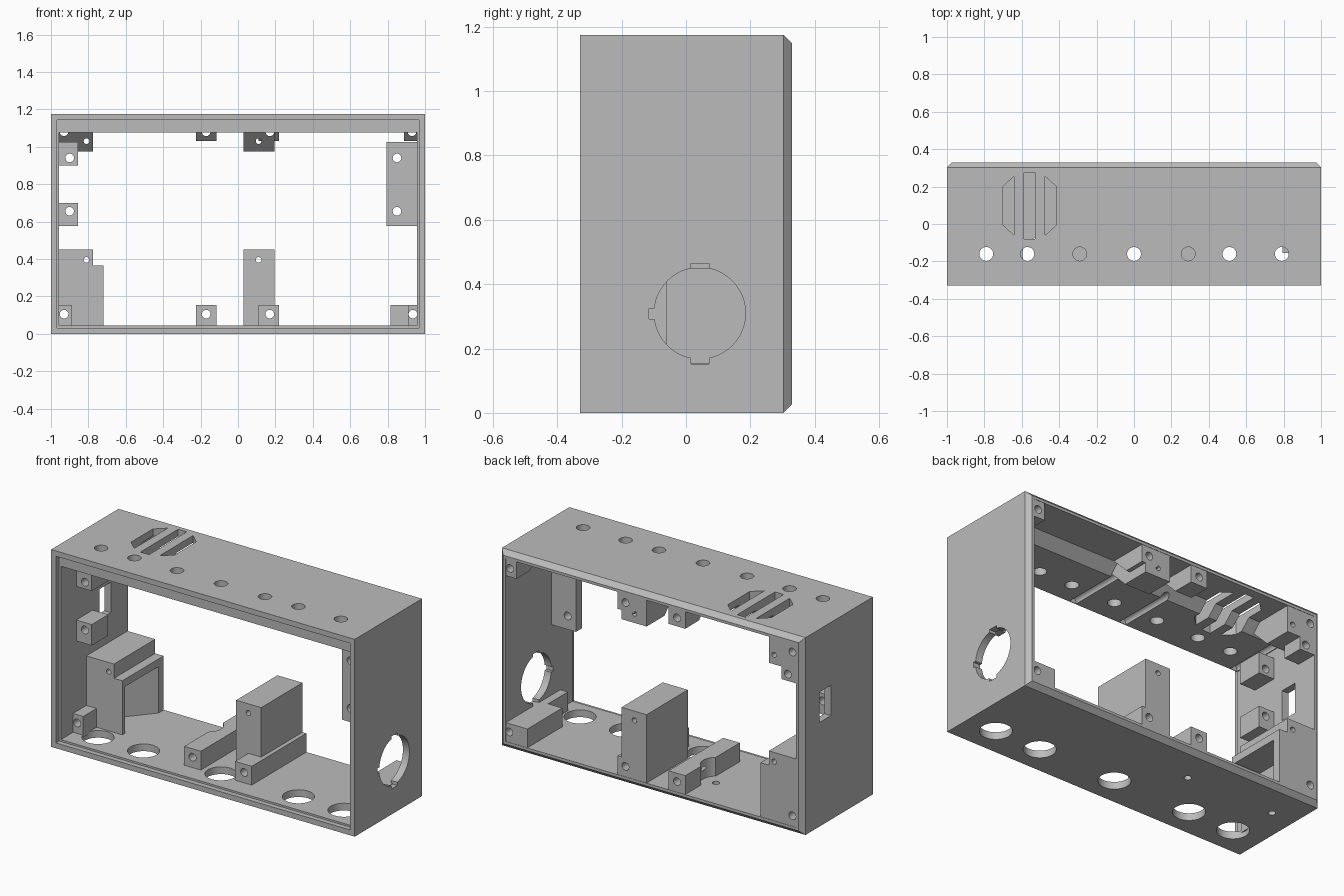
import bpy, bmesh, math
from mathutils import Matrix, Vector

cube = bpy.data.objects.get("Cube")
if cube:
    bpy.data.objects.remove(cube, do_unlink=True)

grey = bpy.data.materials.new("plain grey")
grey.use_nodes = True
grey.diffuse_color = (0.5, 0.5, 0.5, 1)
grey.node_tree.nodes["Principled BSDF"].inputs["Base Color"].default_value = (0.5, 0.5, 0.5, 1)

TOP, BACK = 1.175, 0.328
SIDE, FLOOR, ROOF = 0.97, 0.03, 1.15   # depths at which parts sink into the walls
parts = []


def add(name, bm):
    bmesh.ops.recalc_face_normals(bm, faces=bm.faces)
    mesh = bpy.data.meshes.new(name)
    bm.to_mesh(mesh)
    bm.free()
    ob = bpy.data.objects.new(name, mesh)
    bpy.context.scene.collection.objects.link(ob)
    return ob


def prism(name, points, axis, lo, hi):
    """Extrude a 2D profile along an axis; the profile uses the other two axes in order."""
    bm = bmesh.new()

    def place(p, d):
        c = list(p)
        c.insert("xyz".index(axis), d)
        return bm.verts.new(c)
    a = [place(p, lo) for p in points]
    b = [place(p, hi) for p in points]
    bm.faces.new(a)
    bm.faces.new(b[::-1])
    for i in range(len(a)):
        j = (i + 1) % len(a)
        bm.faces.new((a[i], a[j], b[j], b[i]))
    return add(name, bm)


def box(name, x0, x1, y0, y1, z0, z1):
    return prism(name, [(x0, y0), (x1, y0), (x1, y1), (x0, y1)], "z", z0, z1)


def drill(axis, u, v, r, lo, hi, n=32):
    ring = [(u + r * math.cos(math.tau * i / n), v + r * math.sin(math.tau * i / n)) for i in range(n)]
    return prism("cutter", ring, axis, lo, hi)


def cut(ob, cutters):
    for c in cutters:
        c.hide_render = True
        m = ob.modifiers.new("cut", "BOOLEAN")
        m.operation, m.solver, m.object = "DIFFERENCE", "EXACT", c
    bpy.context.view_layer.update()
    mesh = bpy.data.meshes.new_from_object(ob.evaluated_get(bpy.context.evaluated_depsgraph_get()))
    ob.modifiers.clear()
    ob.data = mesh
    for c in cutters:
        bpy.data.objects.remove(c, do_unlink=True)


def bore(x, z, r=0.023):
    return drill("y", x, z, r, -0.296, 0.4)


def part(ob, *cutters):
    if cutters:
        cut(ob, cutters)
    parts.append(ob)


def hanger(name, x0, x1, z0, y0):
    """Roof-mounted block whose front slopes up to the roof."""
    return prism(name, [(BACK, z0), (BACK, ROOF), (y0 - (ROOF - z0), ROOF), (y0, z0)], "x", x0, x1)


# Outer case with a chamfered back edge
bm = bmesh.new()
rings = []
for y, d in ((-0.33, 0), (0.303, 0), (0.33, 0.027)):
    rings.append([bm.verts.new(c) for c in ((-1 + d, y, d), (1 - d, y, d),
                                            (1 - d, y, TOP - d), (-1 + d, y, TOP - d))])
bm.faces.new(rings[0])
bm.faces.new(rings[-1][::-1])
for a, b in zip(rings, rings[1:]):
    for i in range(4):
        j = (i + 1) % 4
        bm.faces.new((a[i], a[j], b[j], b[i]))
case = add("case", bm)

# Cavity leaves the front of the roof thicker; a shallow rebate runs round the front
cutters = [
    prism("cutter", [(-0.5, 0.043), (0.5, 0.043), (0.5, 1.132), (0.1, 1.132), (0.04, 1.075), (-0.5, 1.075)],
          "x", -0.957, 0.957),
    box("cutter", -0.968, 0.968, -0.5, -0.3, 0.032, 1.143),
]
# Roof control holes and floor socket holes
for x in (-0.79, -0.57, -0.29, 0, 0.29, 0.51, 0.79):
    cutters.append(drill("z", x, -0.16, 0.037, 1.0, 1.3))
for x in (-0.81, -0.51, 0, 0.51, 0.81):
    cutters.append(drill("z", x, -0.16, 0.087, -0.1, 0.1))
for x in (-0.85, -0.275):
    cutters.append(drill("z", x, 0.11, 0.02, -0.1, 0.1))
# Vent slots, the outer two with slanted ends
cutters.append(box("cutter", -0.587, -0.53, -0.08, 0.275, 1.0, 1.3))
for s in (-1, 1):
    c, i, o = -0.558, 0.083, 0.143
    cutters.append(prism("cutter", [(c + s * i, -0.06), (c + s * o, -0.005), (c + s * o, 0.2), (c + s * i, 0.255)],
                         "z", 1.0, 1.3))
# Round side opening with three key notches, and the slot in the other side
cutters.append(drill("x", 0.043, 0.31, 0.142, 0.9, 1.1, 48))
cutters.append(box("cutter", 0.9, 1.1, 0.015, 0.071, 0.152, 0.465))
cutters.append(box("cutter", 0.9, 1.1, -0.115, 0.0, 0.292, 0.325))
cutters.append(box("cutter", -1.1, -0.9, 0.065, 0.17, 0.62, 0.8))
# Screw channels through the thick roof strip
for x in (-0.93, -0.17, 0.17, 0.93):
    cutters.append(bore(x, 1.08))
part(case, *cutters)

# Roof hangers
part(hanger("top_post_right", -0.225, -0.115, 1.03, 0.2), bore(-0.17, 1.08))
part(hanger("top_post_left", 0.11, 0.22, 1.03, 0.2), bore(0.17, 1.08))
part(hanger("top_bracket", 0.03, 0.195, 0.975, 0.16), bore(0.11, 1.03, 0.015), bore(0.17, 1.08))
part(hanger("top_corner_left", 0.887, SIDE, 1.03, 0.2), bore(0.93, 1.08))
part(hanger("top_corner_right", -SIDE, -0.775, 0.975, 0.16), bore(-0.93, 1.08), bore(-0.81, 1.03, 0.015))
part(box("top_corner_right_drop", -SIDE, -0.86, 0.2, BACK, 0.9, 0.98), bore(-0.9, 0.94))

# Floor posts
part(box("floor_post_right", -0.225, -0.115, -0.185, BACK, FLOOR, 0.155),
     bore(-0.17, 0.105), drill("z", -0.275, 0.11, 0.085, 0.043, 0.3))
part(box("floor_post_left", 0.11, 0.22, -0.185, BACK, FLOOR, 0.155), bore(0.17, 0.105))
part(box("floor_bracket", 0.03, 0.195, -0.06, BACK, FLOOR, 0.45), bore(0.11, 0.395, 0.015), bore(0.17, 0.105))
part(box("floor_corner_left", 0.815, SIDE, 0.0, BACK, FLOOR, 0.155), bore(0.935, 0.105))
part(box("floor_corner_left_front", 0.908, SIDE, -0.185, 0.0, FLOOR, 0.155), bore(0.935, 0.105))
part(box("floor_corner_right", -SIDE, -0.89, -0.185, -0.06, FLOOR, 0.155), bore(-0.93, 0.105))

# Stepped corner block with an angled pocket in its side
step = [(-SIDE, FLOOR), (-0.72, FLOOR), (-0.72, 0.365), (-0.775, 0.365), (-0.775, 0.45), (-SIDE, 0.45)]
pocket = [(-0.6, -0.035), (-0.6, 0.28), (-0.72, 0.28), (-0.89, 0.08), (-0.89, -0.035)]
part(prism("stepped_corner_block", step, "y", -0.06, BACK),
     prism("cutter", pocket, "z", 0.0, 0.32), bore(-0.81, 0.395, 0.015), bore(-0.93, 0.105))

# Side wall mounts
for name, z0, z1, zh in (("upper", 0.9, 1.025, 0.94), ("lower", 0.575, 0.7, 0.655)):
    part(box(name + "_side_mount", -SIDE, -0.855, -0.155, 0.0, z0, z1), bore(-0.9, zh))
part(box("side_mount_plate", 0.795, SIDE, -0.155, -0.1, 0.575, 1.025), bore(0.85, 0.94), bore(0.85, 0.655))

# Material and smooth bores
bpy.ops.object.select_all(action="DESELECT")
for ob in parts:
    ob.data.materials.clear()
    ob.data.materials.append(grey)
    for f in ob.data.polygons:
        f.material_index = 0
    ob.select_set(True)
bpy.context.view_layer.objects.active = case
bpy.ops.object.shade_smooth_by_angle(angle=math.radians(30))
